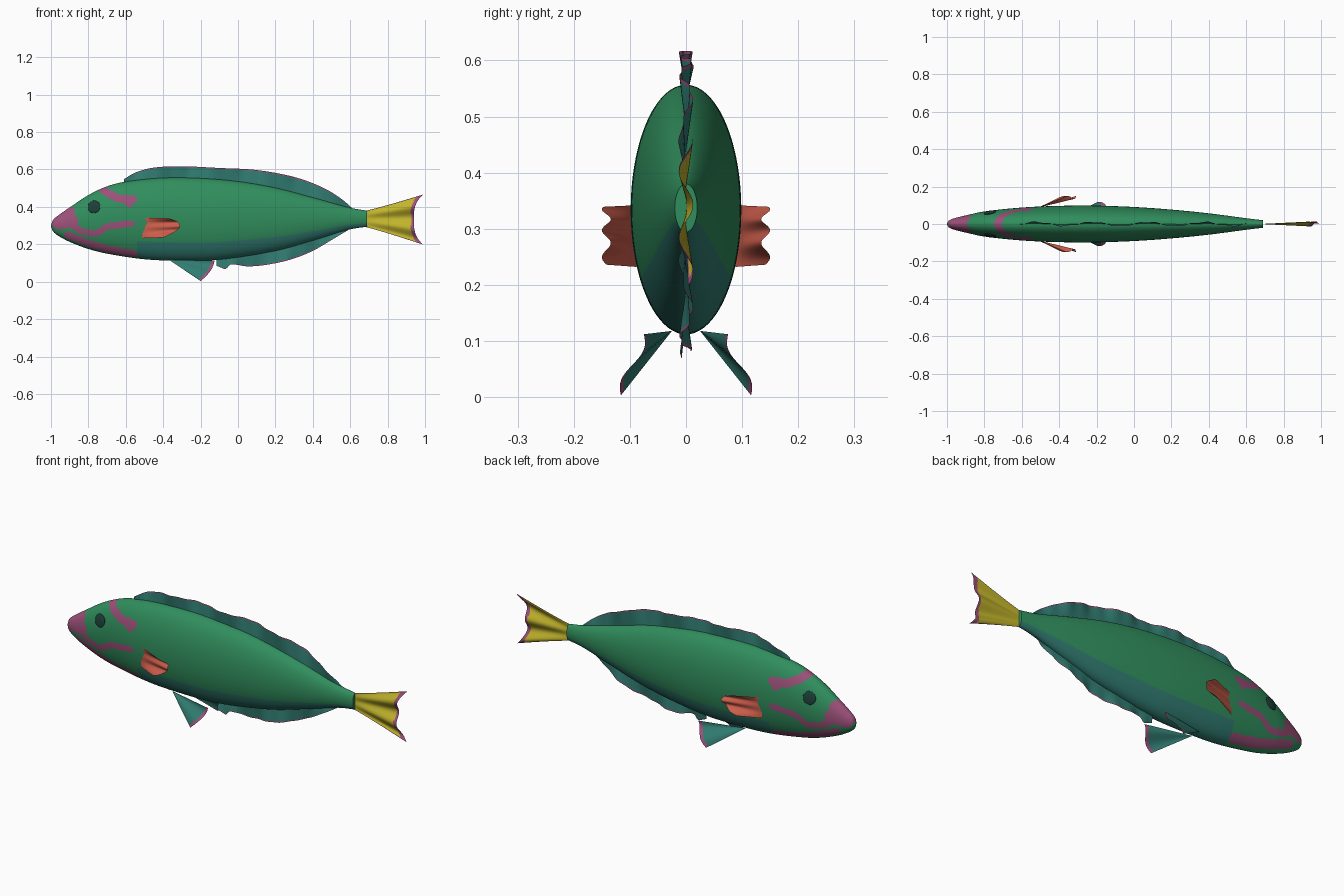
import bpy, bmesh, math
from mathutils import Vector

if "Cube" in bpy.data.objects:
    bpy.data.objects.remove(bpy.data.objects["Cube"])


def material(name, rgb):
    m = bpy.data.materials.new(name)
    m.use_nodes = True
    m.diffuse_color = (*rgb, 1)
    bsdf = m.node_tree.nodes["Principled BSDF"]
    bsdf.inputs["Base Color"].default_value = (*rgb, 1)
    bsdf.inputs["Roughness"].default_value = 0.7
    return m


GREEN = material("body green", (0.030, 0.270, 0.110))
TEAL = material("fin teal", (0.030, 0.200, 0.165))
PINK = material("marking pink", (0.330, 0.080, 0.190))
YELLOW = material("tail yellow", (0.540, 0.460, 0.025))
ORANGE = material("pectoral orange", (0.600, 0.110, 0.070))
DARK = material("eye dark", (0.012, 0.050, 0.038))


def curve(points, x):
    """Smooth interpolation of (x, value) points."""
    def slope(i):
        a, b = points[max(i - 1, 0)], points[min(i + 1, len(points) - 1)]
        return (b[1] - a[1]) / (b[0] - a[0])
    x = min(max(x, points[0][0]), points[-1][0])
    i = max(k for k in range(len(points) - 1) if points[k][0] <= x)
    (x0, y0), (x1, y1) = points[i], points[i + 1]
    h = x1 - x0
    t = (x - x0) / h
    return (y0 * (1 + 2 * t) * (1 - t) ** 2 + y1 * t * t * (3 - 2 * t)
            + h * t * (1 - t) * (slope(i) * (1 - t) - slope(i + 1) * t))


def finish(name, bm, mats):
    mesh = bpy.data.meshes.new(name)
    for f in bm.faces:
        f.smooth = True
    bm.to_mesh(mesh)
    bm.free()
    for m in mats:
        mesh.materials.append(m)
    ob = bpy.data.objects.new(name, mesh)
    bpy.context.collection.objects.link(ob)
    return ob


# Body outline: back, belly and half width along the length
BACK = [(-1, .30), (-.99, .328), (-.96, .355), (-.9, .397), (-.8, .463), (-.7, .51), (-.6, .535),
        (-.4, .555), (-.2, .553), (0, .536), (.2, .502), (.4, .45), (.6, .395), (.69, .38)]
BELLY = [(-1, .295), (-.99, .27), (-.96, .245), (-.9, .213), (-.8, .175), (-.7, .15),
         (-.5, .12), (-.3, .112), (-.1, .118), (.2, .165), (.4, .22), (.6, .28), (.69, .294)]
WIDTH = [(-1, .002), (-.99, .018), (-.96, .031), (-.9, .046), (-.8, .067), (-.6, .088),
         (-.4, .097), (-.2, .098), (0, .091), (.2, .077), (.4, .057), (.6, .031), (.69, .02)]

# Face markings: side-view strokes, each with a half thickness
STROKES = [
    (.028, [(-.97, .325), (-.90, .375)]),
    (.036, [(-.96, .315), (-.89, .325)]),
    (.017, [(-.90, .31), (-.84, .27), (-.76, .255), (-.70, .295), (-.57, .312)]),
    (.019, [(-.91, .25), (-.80, .205), (-.70, .175), (-.56, .15)]),
    (.021, [(-.75, .52), (-.70, .475), (-.64, .445), (-.56, .44)]),
    (.016, [(-.62, .44), (-.58, .415)]),
]


def on_stroke(x, z):
    p = Vector((x, z))
    for r, pts in STROKES:
        for a, b in zip(pts, pts[1:]):
            a, b = Vector(a), Vector(b)
            d = b - a
            t = min(max((p - a).dot(d) / d.length_squared, 0), 1)
            if (p - a - d * t).length < r:
                return True
    return False


def build_body(segs=160):
    xs = [-1 + .04 * (i / 12) ** 2 for i in range(12)]
    xs += [-.96 + .006 * i for i in range(72)]
    xs += [-.528 + 1.218 * i / 50 for i in range(51)]
    bm = bmesh.new()
    rings = []
    for x in xs:
        top, low, w = curve(BACK, x), curve(BELLY, x), curve(WIDTH, x)
        mid, h = (top + low) / 2, (top - low) / 2
        angles = [math.tau * k / segs for k in range(segs)]
        rings.append([bm.verts.new((x, w * math.cos(a), mid + h * math.sin(a))) for a in angles])
    for a, b in zip(rings, rings[1:]):
        for k in range(segs):
            n = (k + 1) % segs
            bm.faces.new((a[k], a[n], b[n], b[k]))
    bm.faces.new(rings[0])
    bm.faces.new(rings[-1])
    bmesh.ops.recalc_face_normals(bm, faces=bm.faces)
    for f in bm.faces:
        c = f.calc_center_median()
        low, top = curve(BELLY, c.x), curve(BACK, c.x)
        if c.x < -.54 and on_stroke(c.x, c.z):
            f.material_index = 2
        elif c.x > -.54 and (c.z - low) / (top - low) < .22:
            f.material_index = 1
    ob = finish("body", bm, [GREEN, TEAL, PINK])
    bpy.context.view_layer.objects.active = ob
    ob.select_set(True)
    bpy.ops.object.shade_smooth_by_angle(angle=math.radians(50))
    ob.select_set(False)


def sheet(name, point, nu, nv, mats, rule=lambda u, v: 0):
    """Thin fin surface from point(u, v), coloured by rule(u, v)."""
    bm = bmesh.new()
    g = [[bm.verts.new(point(i / nu, j / nv)) for j in range(nv + 1)] for i in range(nu + 1)]
    for i in range(nu):
        for j in range(nv):
            f = bm.faces.new((g[i][j], g[i + 1][j], g[i + 1][j + 1], g[i][j + 1]))
            f.material_index = rule((i + .5) / nu, (j + .5) / nv)
    return finish(name, bm, mats)


# Long fins along the back and the belly
DORSAL = [(-.61, .548), (-.55, .583), (-.45, .61), (-.3, .617), (-.1, .608), (.1, .597),
          (.3, .56), (.45, .505), (.55, .445), (.62, .385)]
ANAL = [(-.115, .085), (-.09, .075), (-.065, .068), (-.04, .092), (.05, .082), (.15, .09),
        (.28, .118), (.4, .165), (.52, .235), (.62, .295)]


def long_fin(edge, root, inset):
    x0, x1 = edge[0][0], edge[-1][0]

    def point(u, v):
        x = x0 + (x1 - x0) * u
        base = curve(root, x) + inset
        z = base + (curve(edge, x) - base) * v
        return x, .011 * v * math.sin(x * 21) + .003 * v * math.sin(x * 67), z
    return point


def rim(u, v):
    return int(v > .93)


build_body()
sheet("dorsal_fin", long_fin(DORSAL, BACK, -.015), 120, 15, [TEAL, PINK], rim)
sheet("anal_fin", long_fin(ANAL, BELLY, .015), 90, 15, [TEAL, PINK], rim)


# Tail fin with a concave rear edge
def tail_point(u, v):
    s = 2 * v - 1
    end = .94 + .05 * abs(s) ** 3
    x = .675 + (end - .675) * u
    half = .042 + .092 * u ** 1.1
    return x, .013 * u * math.sin(s * 7 + 1), .336 - .004 * u + half * s


sheet("tail_fin", tail_point, 40, 50, [YELLOW, PINK],
      lambda u, v: int(u > .9 + .04 * math.sin(v * math.pi) or abs(v - .5) > .475))


# Paired fins and eyes
def pair(name, point, *args):
    for side, sign in (("left", -1), ("right", 1)):
        def placed(u, v):
            x, y, z = point(u, v)
            return x, y * -sign, z
        sheet(side + "_" + name, placed, *args)


def pectoral_point(u, v):
    s = 2 * v - 1
    reach = .20 - .075 * abs(s - .1) ** 2
    x = -.51 + reach * u
    y = .088 + .054 * u + .008 * u * math.sin(v * 15)
    return x, y, .287 + (.055 - .004 * u) * s + .008 * u * math.sin(v * 3)


def pelvic_point(u, v):
    root = Vector((-.37, .025, .118))
    tip, heel = Vector((-.20, .116, .003)), Vector((-.125, .075, .112))
    p = root + (tip.lerp(heel, v) - root) * u
    p.x += .015 * u * math.sin(v * math.pi)
    p.y += .010 * u * math.sin(v * math.pi * 2)
    return p


pair("pectoral_fin", pectoral_point, 14, 30, [ORANGE])
pair("pelvic_fin", pelvic_point, 30, 16, [TEAL, PINK], lambda u, v: int(u > .94))

for side, sign in (("left", 1), ("right", -1)):
    bm = bmesh.new()
    bmesh.ops.create_uvsphere(bm, u_segments=32, v_segments=16, radius=1)
    eye = finish(side + "_eye", bm, [DARK])
    normal = Vector((-.19, sign, .2))
    eye.scale = (.034, .034, .007)
    eye.rotation_euler = normal.to_track_quat("Z", "Y").to_euler()
    eye.location = (-.77, sign * .062, .40)
